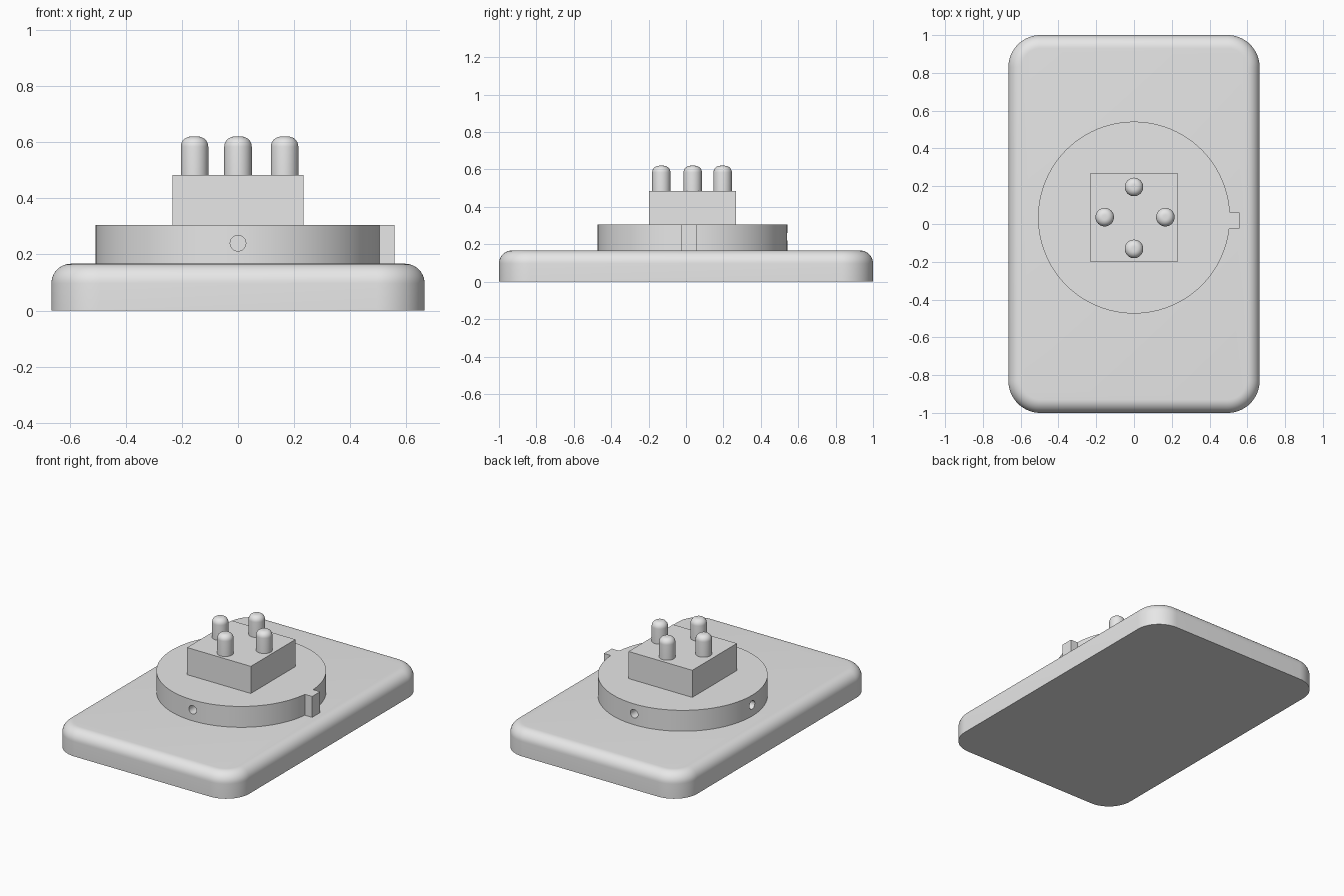
import bpy
import bmesh
import math
from mathutils import Matrix, Vector

if "Cube" in bpy.data.objects:
    bpy.data.objects.remove(bpy.data.objects["Cube"], do_unlink=True)

grey = bpy.data.materials.new("plain_grey")
grey.use_nodes = True
grey.diffuse_color = (0.8, 0.8, 0.8, 1)
grey.node_tree.nodes["Principled BSDF"].inputs["Base Color"].default_value = (0.8, 0.8, 0.8, 1)

CENTRE_Y = 0.034
BASE_TOP, DISC_TOP, BLOCK_TOP, PIN_TOP = 0.167, 0.305, 0.484, 0.62
DISC_R = 0.508


def finish(bm, name, smooth=False):
    bmesh.ops.recalc_face_normals(bm, faces=bm.faces)
    mesh = bpy.data.meshes.new(name)
    bm.to_mesh(mesh)
    bm.free()
    mesh.materials.append(grey)
    obj = bpy.data.objects.new(name, mesh)
    bpy.context.collection.objects.link(obj)
    if smooth:
        shade(obj)
    return obj


def activate(obj):
    bpy.ops.object.select_all(action='DESELECT')
    obj.select_set(True)
    bpy.context.view_layer.objects.active = obj


def shade(obj):
    activate(obj)
    bpy.ops.object.shade_smooth_by_angle(angle=math.radians(35))


def box(lo, hi):
    lo, hi = Vector(lo), Vector(hi)
    bm = bmesh.new()
    bmesh.ops.create_cube(bm, size=1, matrix=Matrix.Translation((lo + hi) / 2)
                          @ Matrix.Diagonal((*(hi - lo), 1)))
    return bm


def cylinder(bm, radius, depth, matrix, segments):
    bmesh.ops.create_cone(bm, cap_ends=True, segments=segments, radius1=radius,
                          radius2=radius, depth=depth, matrix=matrix)


def bevel(bm, edges, width, segments):
    bmesh.ops.bevel(bm, geom=edges, offset=width, offset_type='OFFSET',
                    segments=segments, profile=0.5, affect='EDGES', clamp_overlap=False)


def rim(bm, z):
    return [e for e in bm.edges if all(abs(v.co.z - z) < 1e-4 for v in e.verts)]


# Base plate: rounded corners and a rounded top edge
bm = box((-0.665, -1, 0), (0.665, 1, BASE_TOP))
uprights = [e for e in bm.edges if abs(e.verts[0].co.z - e.verts[1].co.z) > 0.1]
bevel(bm, uprights, 0.17, 16)
bevel(bm, rim(bm, BASE_TOP), 0.07, 10)
finish(bm, "base_plate", True)

# Round disc with blind side holes at the front, back and right
bm = bmesh.new()
cylinder(bm, DISC_R, DISC_TOP - BASE_TOP,
         Matrix.Translation((0, CENTRE_Y, (DISC_TOP + BASE_TOP) / 2)), 96)
disc = finish(bm, "disc")

bm = bmesh.new()
for angle in (90, 180, 270):
    place = (Matrix.Translation((0, CENTRE_Y, 0.24))
             @ Matrix.Rotation(math.radians(angle), 4, 'Z')
             @ Matrix.Translation((DISC_R, 0, 0))
             @ Matrix.Rotation(math.pi / 2, 4, 'Y'))
    cylinder(bm, 0.028, 0.16, place, 24)
cutter = finish(bm, "hole_cutter")
cutter.hide_render = True
cut = disc.modifiers.new("side_holes", 'BOOLEAN')
cut.operation = 'DIFFERENCE'
cut.solver = 'EXACT'
cut.object = cutter
activate(disc)
bpy.ops.object.modifier_apply(modifier=cut.name)
bpy.data.objects.remove(cutter, do_unlink=True)
shade(disc)

# Index tab on the disc's left side
finish(box((0.47, -0.023, BASE_TOP), (0.558, 0.06, DISC_TOP)), "index_tab")

# Square block on the disc
finish(box((-0.233, CENTRE_Y - 0.233, DISC_TOP), (0.233, CENTRE_Y + 0.233, BLOCK_TOP)), "block")

# Four round-topped pins
pins = {"front": (0, -0.132), "back": (0, 0.196), "right": (-0.155, 0.036), "left": (0.166, 0.036)}
for side, (x, y) in pins.items():
    bm = bmesh.new()
    cylinder(bm, 0.049, PIN_TOP - BLOCK_TOP,
             Matrix.Translation((x, y, (PIN_TOP + BLOCK_TOP) / 2)), 40)
    bevel(bm, rim(bm, PIN_TOP), 0.036, 8)
    finish(bm, side + "_pin", True)
